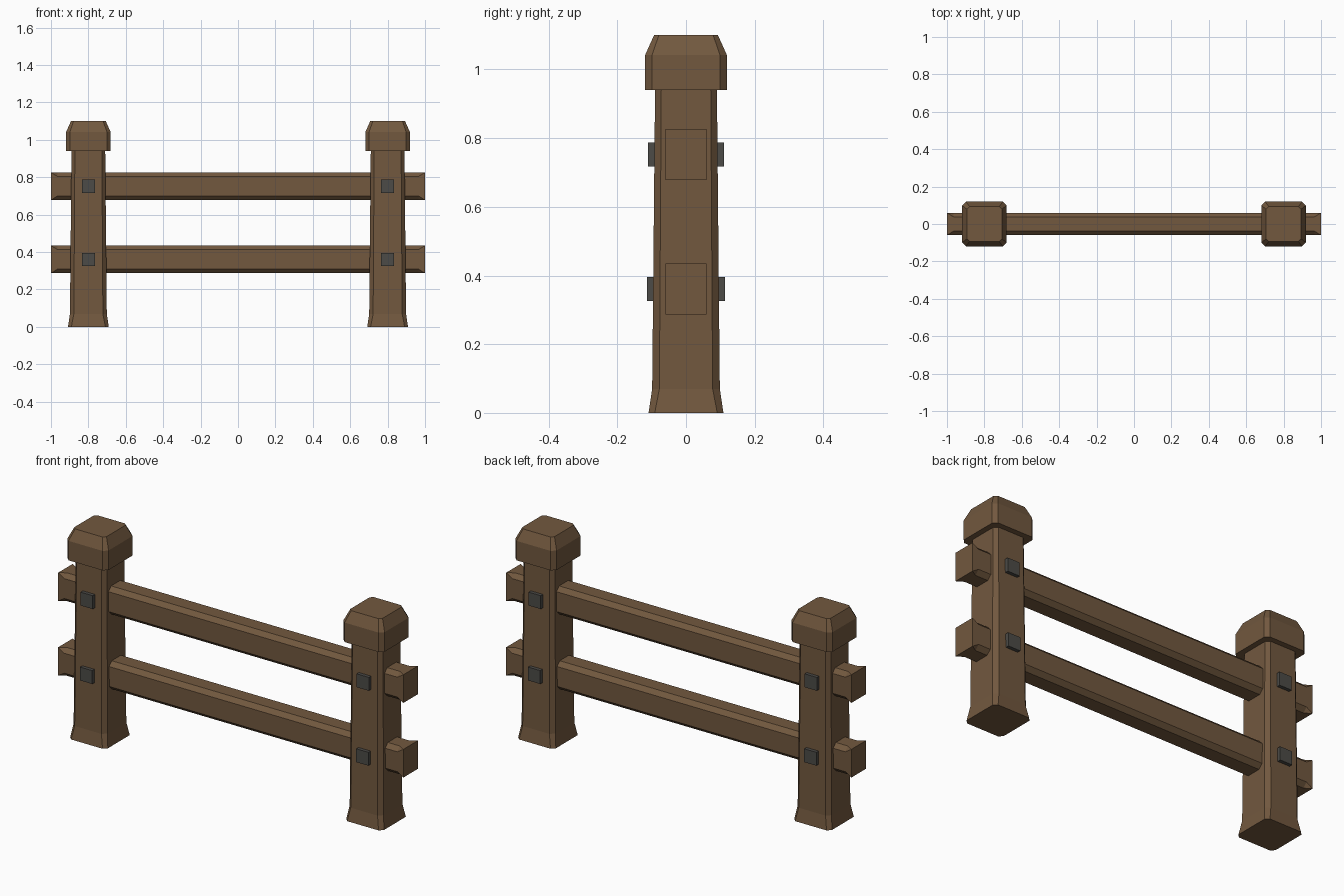
import bpy
import bmesh
from mathutils import Vector

if "Cube" in bpy.data.objects:
    bpy.data.objects.remove(bpy.data.objects["Cube"])


def material(name, rgb):
    m = bpy.data.materials.new(name)
    m.diffuse_color = (*rgb, 1)
    m.use_nodes = True
    m.node_tree.nodes["Principled BSDF"].inputs["Base Color"].default_value = m.diffuse_color
    return m


WOOD = material("brown wood", (0.168, 0.098, 0.049))
IRON = material("dark iron", (0.072, 0.070, 0.063))


def octagon(hu, hv, c):
    """Rectangle with cut corners, half sizes hu and hv, cut c."""
    return [(hu - c, -hv), (hu, -hv + c), (hu, hv - c), (hu - c, hv),
            (-hu + c, hv), (-hu, hv - c), (-hu, -hv + c), (-hu + c, -hv)]


def loft(name, rings, mat, location):
    """Skin a list of equal-length point rings and close both ends."""
    bm = bmesh.new()
    loops = [[bm.verts.new(p) for p in ring] for ring in rings]
    for a, b in zip(loops, loops[1:]):
        n = len(a)
        for i in range(n):
            j = (i + 1) % n
            bm.faces.new((a[i], a[j], b[j], b[i]))
    bm.faces.new(loops[0][::-1])
    bm.faces.new(loops[-1])
    bmesh.ops.remove_doubles(bm, verts=bm.verts, dist=0.0001)
    bmesh.ops.recalc_face_normals(bm, faces=bm.faces)
    mesh = bpy.data.meshes.new(name)
    bm.to_mesh(mesh)
    bm.free()
    mesh.materials.append(mat)
    ob = bpy.data.objects.new(name, mesh)
    ob.location = location
    bpy.context.collection.objects.link(ob)
    return ob


def upright(name, levels, mat, location):
    """Chamfered square column from (z, half width, corner cut) levels."""
    rings = [[Vector((u, v, z)) for u, v in octagon(h, h, c)] for z, h, c in levels]
    return loft(name, rings, mat, location)


RAIL_HEIGHTS = {"lower": 0.361, "upper": 0.752}
BOLT_REACH = {"lower": 0.114, "upper": 0.110}

for side, x in (("left", -0.8), ("right", 0.8)):
    # tapered post with flared foot
    upright(side + "_post", [(0, 0.109, 0.018), (0.07, 0.0985, 0.021), (0.95, 0.09, 0.018)],
            WOOD, (x, 0, 0))
    # post cap with sloped top edge
    upright(side + "_post_cap", [(0.94, 0.119, 0.02), (1.042, 0.119, 0.02), (1.10, 0.093, 0.014)],
            WOOD, (x, 0, 0))
    # square bolt heads on front and back
    for level, z in RAIL_HEIGHTS.items():
        for face, s in (("front", -1), ("back", 1)):
            h = 0.035
            square = [(-h, -h), (h, -h), (h, h), (-h, h)]
            rings = [[Vector((u, s * y, v)) for u, v in square]
                     for y in (0.08, BOLT_REACH[level])]
            loft(f"{side}_{level}_{face}_bolt", rings, IRON, (x, 0, z))

# rails: square ends running into chamfered edges
for level, z in RAIL_HEIGHTS.items():
    rings = [[Vector((x, u, v)) for u, v in octagon(0.06, 0.074, c)]
             for x, c in ((-1, 0), (-0.965, 0.022), (0.965, 0.022), (1, 0))]
    loft(level + "_rail", rings, WOOD, (0, 0, z))
